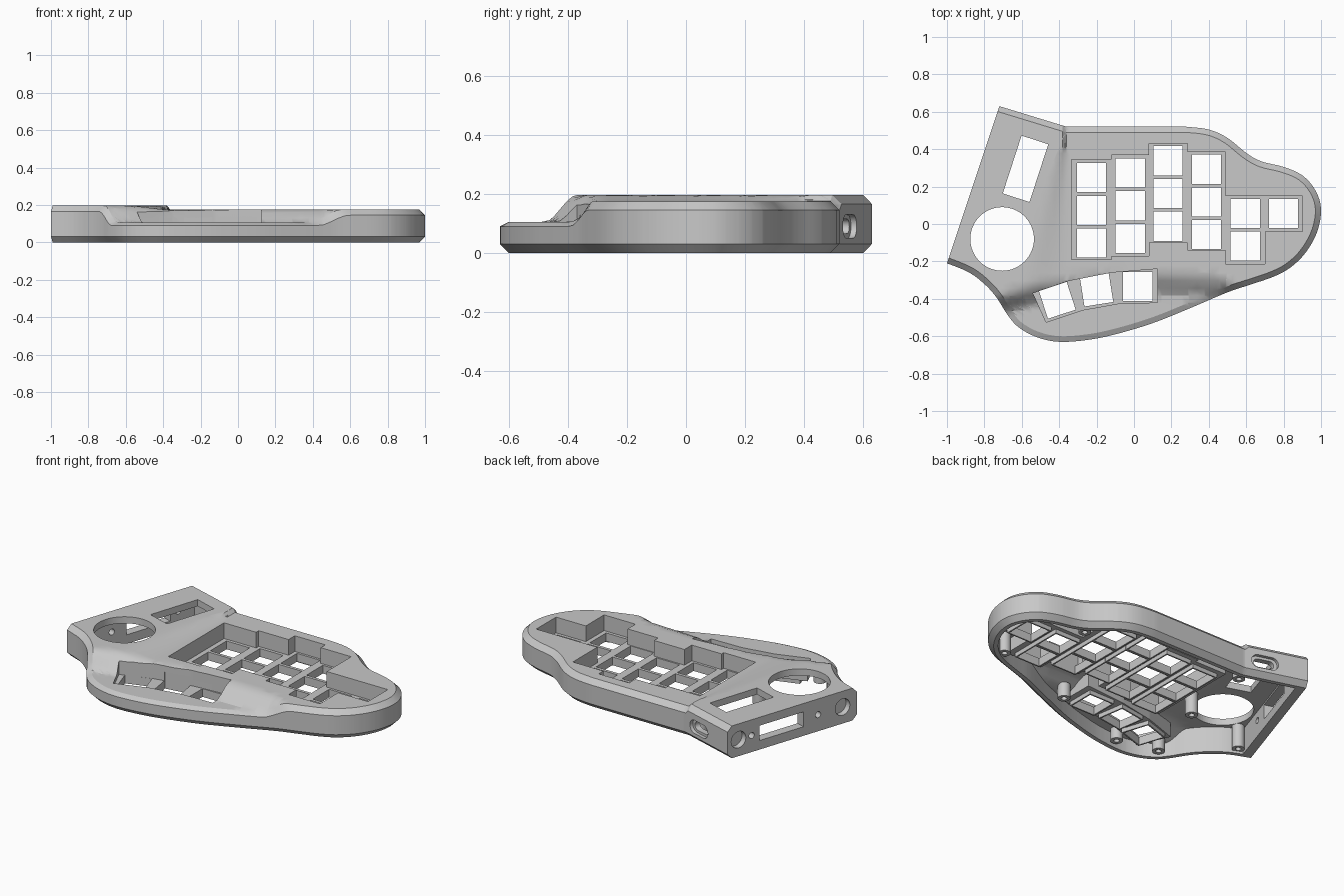
import bpy, bmesh, math
from mathutils import Vector, Matrix

if "Cube" in bpy.data.objects:
    bpy.data.objects.remove(bpy.data.objects["Cube"])

grey = bpy.data.materials.new("case_grey")
grey.use_nodes = True
grey.diffuse_color = (0.58, 0.58, 0.58, 1)
grey.node_tree.nodes["Principled BSDF"].inputs["Base Color"].default_value = (0.58, 0.58, 0.58, 1)
TOP = 0.196


def smooth(t):
    t = max(0, min(1, t))
    return t * t * (3 - 2 * t)


def piecewise(x, pts):
    for (x0, y0), (x1, y1) in zip(pts, pts[1:]):
        if x <= x1:
            return y0 + (y1 - y0) * max(0, (x - x0) / (x1 - x0))
    return pts[-1][1]


RAMP = [(-0.75, -0.38), (-0.5, -0.31), (-0.1, -0.25), (0.45, -0.27), (0.62, -0.34), (1, -0.5)]


def top_height(x, y):
    """Height of the deck, and how far it is down the thumb ramp."""
    width = max(0.022, min(0.25, 0.3 * (0.5 - y)))
    base = TOP - 0.021 * smooth((x + 0.36 + width) / width)
    s = smooth((piecewise(x, RAMP) - y) / 0.13)
    return base + (0.105 - base) * s, s


def finish(name, bm):
    me = bpy.data.meshes.new(name)
    bm.to_mesh(me)
    bm.free()
    me.materials.append(grey)
    ob = bpy.data.objects.new(name, me)
    bpy.context.collection.objects.link(ob)
    return ob


def offset(poly, d, last=None):
    """Inset a counter-clockwise outline; the closing edge may differ."""
    n = len(poly)
    ds = [d] * n
    if last is not None:
        ds[-1] = last
    normals = []
    for i in range(n):
        e = (Vector(poly[(i + 1) % n]) - Vector(poly[i])).normalized()
        normals.append(Vector((e.y, -e.x)))
    out = []
    for i, p in enumerate(poly):
        a, b, da, db = normals[i - 1], normals[i], ds[i - 1], ds[i]
        if da == db:
            out.append(Vector(p) - (a + b) * da / (1 + a.dot(b)))
        else:
            det = a.x * b.y - a.y * b.x
            out.append(Vector(p) - Vector((da * b.y - db * a.y, a.x * db - b.x * da)) / det)
    return out


def solid(name, rings, follow_deck=False):
    """Loft stacked outlines; optionally drape the top over the deck."""
    bm = bmesh.new()
    loops = [[bm.verts.new((p[0], p[1], z)) for p in poly] for poly, z in rings]
    n = len(loops[0])
    for lo, hi in zip(loops, loops[1:]):
        for i in range(n):
            j = (i + 1) % n
            bm.faces.new((lo[i], lo[j], hi[j], hi[i]))
    caps = [bm.faces.new(loops[0][::-1]), bm.faces.new(loops[-1])]
    bmesh.ops.triangulate(bm, faces=caps)
    if follow_deck:
        grid = [-0.983 + 0.04 * k for k in range(50)]
        for axis, places in ((0, grid + [-0.362]), (1, grid)):
            for place in places:
                co, no = Vector(), Vector()
                co[axis], no[axis] = place, 1
                geom = bm.verts[:] + bm.edges[:] + bm.faces[:]
                bmesh.ops.bisect_plane(bm, geom=geom, dist=1e-5, plane_co=co, plane_no=no)
        for v in bm.verts:
            if v.co.z > 0.1:
                h, s = top_height(v.co.x, v.co.y)
                v.co.z = h - (TOP - v.co.z) * (1 - 0.5 * s)
        bmesh.ops.triangulate(bm, faces=bm.faces)
    return finish(name, bm)


def area(me):
    return sum(p.area for p in me.polygons)


def cut(ob, cutter):
    """Subtract, falling back to another solver if one loses the part."""
    before = ob.data.copy()
    bpy.context.view_layer.objects.active = ob
    for solver in ('EXACT', 'MANIFOLD', 'FLOAT'):
        mod = ob.modifiers.new("cut", 'BOOLEAN')
        mod.operation, mod.solver, mod.object = 'DIFFERENCE', solver, cutter
        bpy.ops.object.modifier_apply(modifier=mod.name)
        if area(ob.data) > 0.4 * area(before):
            return
        ob.data = before.copy()


def boxes(name, items, size, z, height):
    bm = bmesh.new()
    for x, y, turn in items:
        m = Matrix.Translation((x, y, z)) @ Matrix.Rotation(math.radians(turn), 4, 'Z')
        bmesh.ops.create_cube(bm, size=1, matrix=m @ Matrix.Diagonal((size[0], size[1], height, 1)))
    return finish(name, bm)


def pill(loc, along, half, r, depth):
    """Round or pill-shaped cutter set into a wall running along a direction."""
    bm = bmesh.new()
    bmesh.ops.create_cone(bm, cap_ends=True, segments=32, radius1=r, radius2=r, depth=depth)
    t = Vector((along[0], along[1], 0)).normalized()
    up = Vector((0, 0, 1))
    m = Matrix((t, up, t.cross(up))).transposed().to_4x4()
    for v in bm.verts:
        v.co.x += half if v.co.x > 0 else -half
        v.co = m @ v.co + Vector(loc)
    return finish("cutter", bm)


# Case outline: straight controller end, then a smooth curve round the hand side
curve = [(0.28, 0.52), (0.4, 0.505), (0.5, 0.46), (0.6, 0.38), (0.68, 0.335), (0.8, 0.305),
         (0.9, 0.26), (0.97, 0.18), (1, 0.08), (0.98, -0.04), (0.92, -0.15), (0.84, -0.23),
         (0.75, -0.28), (0.62, -0.325), (0.5, -0.365), (0.3, -0.45), (0.1, -0.53), (-0.1, -0.59),
         (-0.25, -0.62), (-0.4, -0.63), (-0.52, -0.605), (-0.62, -0.55), (-0.68, -0.48),
         (-0.73, -0.4), (-0.79, -0.33), (-0.88, -0.26), (-1, -0.21)]
pts = [Vector(p) for p in curve]
outline = [Vector((-0.72, 0.63)), Vector((-0.36, 0.52))]
for i in range(len(pts) - 1):
    a, b, c, d = pts[max(i - 1, 0)], pts[i], pts[i + 1], pts[min(i + 2, len(pts) - 1)]
    for k in range(4):
        t = k / 4
        outline.append(0.5 * (2 * b + (c - a) * t + (2 * a - 5 * b + 4 * c - d) * t * t
                              + (3 * b - a - 3 * c + d) * t ** 3))
outline.append(pts[-1])
outline.reverse()

# Hollow shell, open underneath, with chamfered rims
rim = offset(outline, 0.03, 0.0)
inner = offset(outline, 0.055)
shell = solid("case_shell", [(inner, TOP - 0.04), (inner, 0), (rim, 0), (outline, 0.03),
                             (outline, TOP - 0.03), (rim, TOP)], True)
cutters = []

# Key columns: left, right, bottom, top, first key centre, key count
columns = [(-0.335, -0.12, -0.19, 0.345, 0.248, 3), (-0.12, 0.08, -0.17, 0.37, 0.273, 3),
           (0.08, 0.285, -0.1, 0.43, 0.338, 3), (0.285, 0.49, -0.14, 0.385, 0.293, 3),
           (0.49, 0.7, -0.215, 0.15, 0.057, 2), (0.7, 0.9, -0.04, 0.15, 0.057, 1)]
keys, lower, upper = [], [], []
for x0, x1, y0, y1, cy, count in columns:
    lower += [(x0, y0), (x1, y0)]
    upper += [(x0, y1), (x1, y1)]
    centre = (x0 + x1) / 2
    keys += [(centre, cy - 0.175 * k, 0) for k in range(count)]
ring = lower + upper[::-1]
main_well = [p for i, p in enumerate(ring) if p != ring[i - 1]]
thumb_well = [(-0.47, -0.525), (-0.275, -0.46), (-0.08, -0.425), (0.125, -0.42),
              (0.125, -0.24), (-0.12, -0.26), (-0.35, -0.305), (-0.54, -0.37)]
thumb_keys = [(0.02, -0.335, 0), (-0.2, -0.352, 9), (-0.41, -0.408, 18)]

# Recessed wells with key openings and collars beneath
for label, well, places in (("main", main_well, keys), ("thumb", thumb_well, thumb_keys)):
    outer = offset(well, -0.018)
    tray = solid(label + "_key_tray", [(outer, 0.055), (outer, TOP - 0.015)], True)
    recess = solid("cutter", [(well, 0.08), (well, 0.4)])
    holes = boxes("cutter", places, (0.156, 0.156), 0.05, 0.3)
    collars = boxes(label + "_key_collars", places, (0.173, 0.173), 0.044, 0.028)
    cut(tray, recess)
    cut(tray, holes)
    cut(collars, holes)
    cutters.append(recess)
    bpy.data.objects.remove(holes)

# Controller end: dial opening and display window in the deck
bm = bmesh.new()
bmesh.ops.create_cone(bm, cap_ends=True, segments=64, radius1=0.17, radius2=0.17, depth=0.4,
                      matrix=Matrix.Translation((-0.705, -0.08, 0.25)))
cutters.append(finish("cutter", bm))
cutters.append(boxes("cutter", [(-0.58, 0.295, -18)], (0.15, 0.325), 0.25, 0.4))

# End wall: slot, blind round sockets and screw holes
corner, run = Vector((-0.72, 0.63, 0.1)), Vector((-0.28, -0.84, 0)).normalized()
mid = corner + run * 0.37
cutters.append(boxes("cutter", [(mid.x, mid.y, -18.4)], (0.2, 0.3), 0.1, 0.09))
for dist, r, depth in ((0.075, 0.05, 0.07), (0.165, 0.018, 0.2),
                       (0.62, 0.018, 0.2), (0.787, 0.05, 0.07)):
    cutters.append(pill(corner + run * dist, run, 0, r, depth))

# Cable port in the back wall
for half, r, depth in ((0.04, 0.04, 0.04), (0.035, 0.025, 0.2)):
    cutters.append(pill((-0.475, 0.555, 0.09), (-0.36, 0.11), half, r, depth))

for c in cutters:
    cut(shell, c)
    bpy.data.objects.remove(c)

# Screw posts under the deck
posts = [(0.77, -0.19), (0.2, -0.36), (-0.57, -0.47), (-0.32, -0.53), (-0.455, -0.05),
         (-0.89, -0.17), (-0.4, 0.42), (0.58, 0.27)]
bm = bmesh.new()
for x, y in posts:
    top = top_height(x, y)[0] - 0.015
    profile = ((0.001, 0.06), (0.016, 0.06), (0.016, 0.015), (0.035, 0.015), (0.035, top), (0.001, top))
    rings = [[bm.verts.new((x + r * math.cos(a * math.pi / 12), y + r * math.sin(a * math.pi / 12), z))
              for a in range(24)] for r, z in profile]
    for lo, hi in zip(rings, rings[1:]):
        for i in range(24):
            bm.faces.new((lo[i - 1], lo[i], hi[i], hi[i - 1]))
finish("screw_posts", bm)

# Smooth curved walls while keeping the edges crisp
for ob in bpy.context.collection.objects:
    ob.select_set(ob.type == 'MESH' and grey.name in ob.data.materials)
bpy.context.view_layer.objects.active = shell
bpy.ops.object.shade_smooth_by_angle(angle=math.radians(25))
